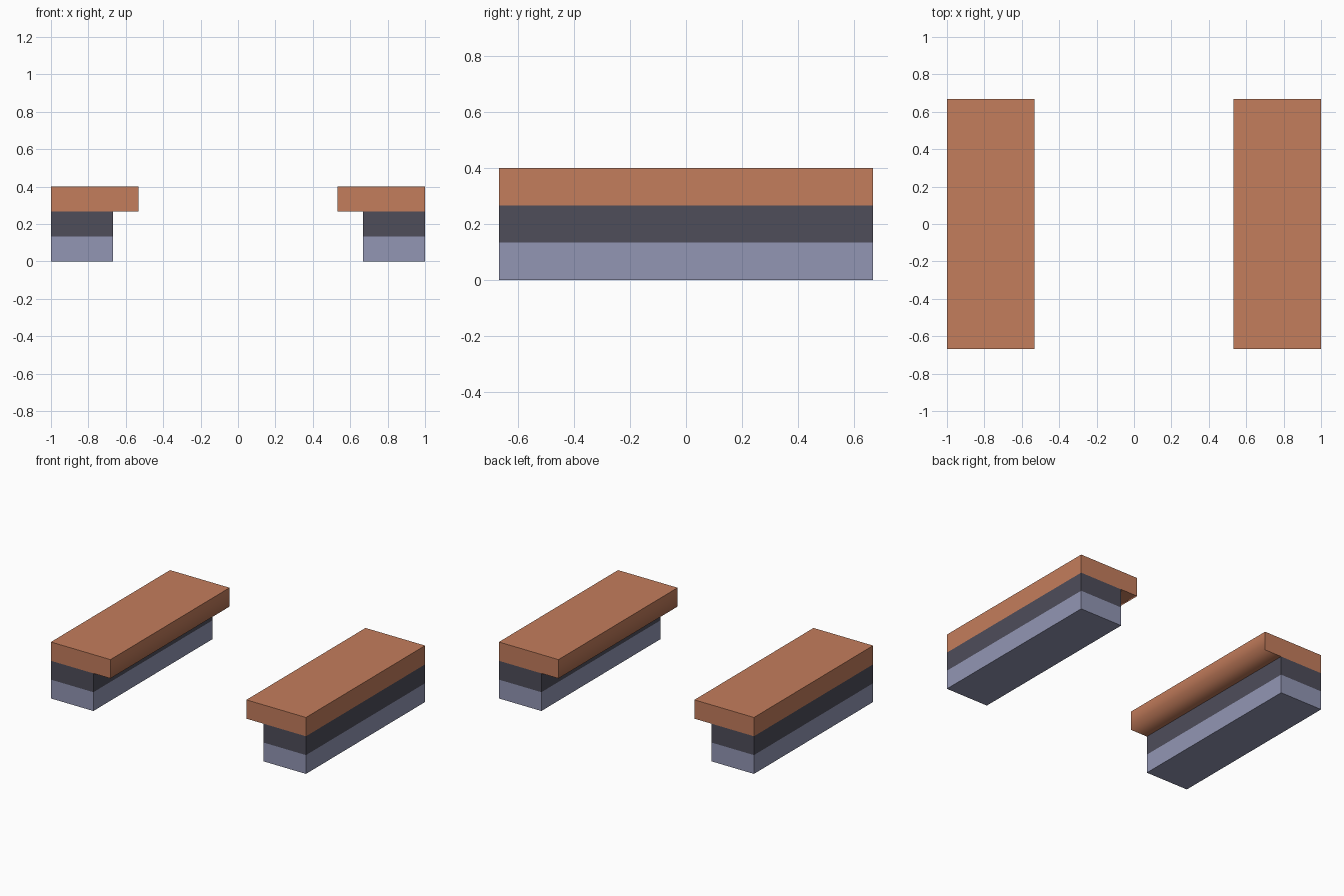
import bpy, bmesh
from mathutils import Vector

if "Cube" in bpy.data.objects:
    bpy.data.objects.remove(bpy.data.objects["Cube"])


def linear(c):
    c /= 255
    return c / 12.92 if c <= 0.04045 else ((c + 0.055) / 1.055) ** 2.4


def material(name, rgb):
    m = bpy.data.materials.new(name)
    m.diffuse_color = (*[linear(c) for c in rgb], 1)
    m.use_nodes = True
    m.node_tree.nodes["Principled BSDF"].inputs["Base Color"].default_value = m.diffuse_color
    return m


MATS = [material("pale_lavender", (146, 150, 180)),
        material("dark_slate", (78, 77, 90)),
        material("terracotta", (196, 125, 92))]

OUT, WALL, LIP = 1.0, 0.667, 0.533      # outer side, inner wall, overhang edge
Z1, Z2, TOP = 0.1333, 0.2667, 0.4       # heights of the colour bands
HALF = 0.667                            # half length along y

# Cross-section, one polygon per band (base, middle, overhanging cap)
BANDS = [
    [(OUT, 0), (WALL, 0), (WALL, Z1), (OUT, Z1)],
    [(OUT, Z1), (WALL, Z1), (WALL, Z2), (OUT, Z2)],
    [(OUT, Z2), (WALL, Z2), (LIP, Z2), (LIP, TOP), (OUT, TOP)],
]


def ledge(name, side):
    bm = bmesh.new()
    for band in BANDS:
        bm.faces.new([bm.verts.new((side * x, -HALF, z)) for x, z in band])
    bmesh.ops.remove_doubles(bm, verts=bm.verts, dist=1e-4)
    # Extrude the whole section along its length
    ext = bmesh.ops.extrude_face_region(bm, geom=bm.faces[:], use_keep_orig=True)
    moved = [g for g in ext["geom"] if isinstance(g, bmesh.types.BMVert)]
    bmesh.ops.translate(bm, verts=moved, vec=Vector((0, 2 * HALF, 0)))
    bmesh.ops.recalc_face_normals(bm, faces=bm.faces)
    # Colour by height; only the lower lip edge of the cap is shaded soft
    for f in bm.faces:
        z = f.calc_center_median().z
        f.material_index = 2 if z > Z2 - 0.01 else 1 if z > Z1 else 0
        f.smooth = True
    for e in bm.edges:
        e.smooth = all(abs(abs(v.co.x) - LIP) < 0.01 and abs(v.co.z - Z2) < 0.01
                       for v in e.verts)
    mesh = bpy.data.meshes.new(name)
    bm.to_mesh(mesh)
    bm.free()
    for m in MATS:
        mesh.materials.append(m)
    bpy.context.collection.objects.link(bpy.data.objects.new(name, mesh))


ledge("left_ledge", -1)
ledge("right_ledge", 1)
